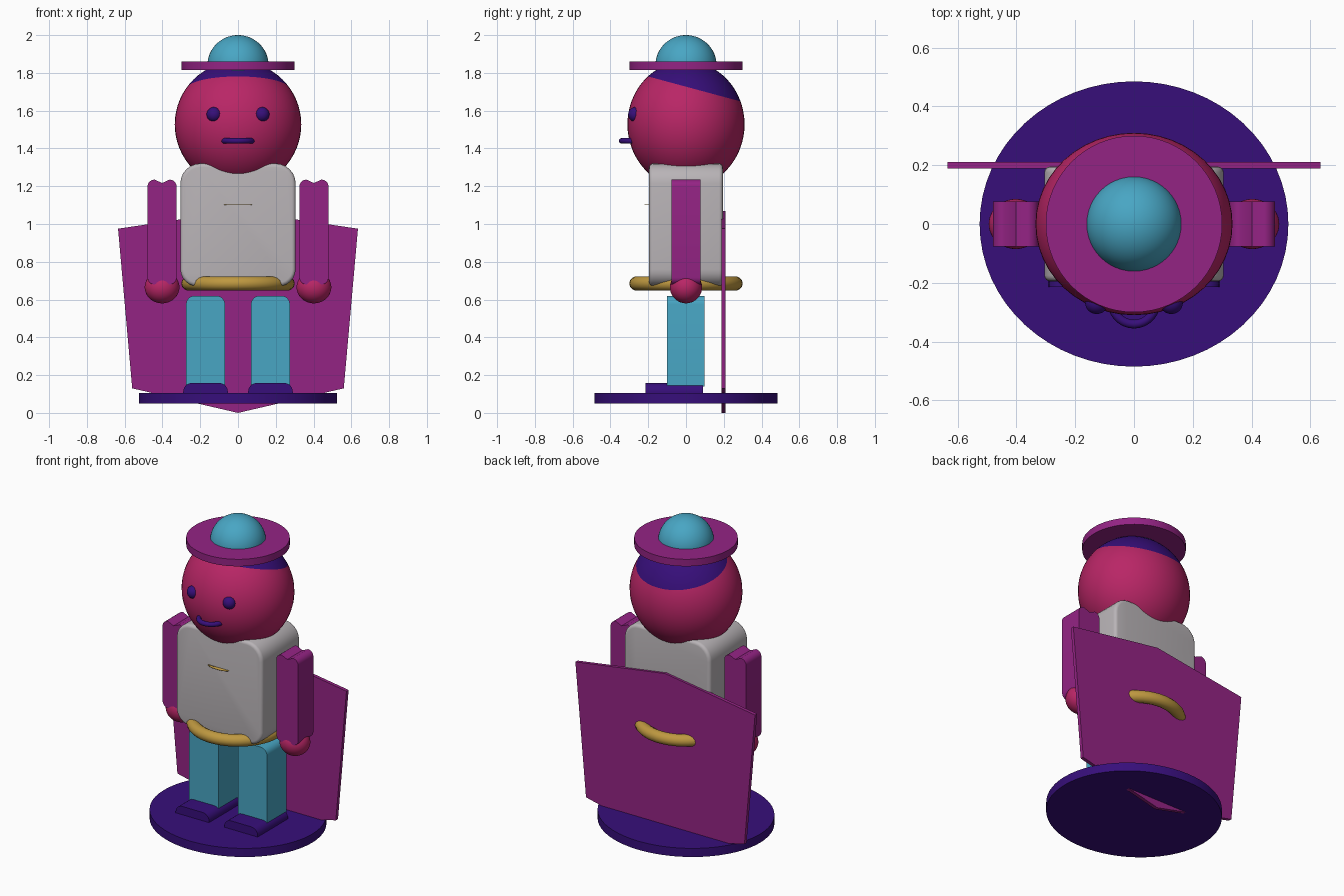
import bpy, bmesh
from math import sin, cos, pi, radians
from mathutils import Vector, Matrix

cube = bpy.data.objects.get("Cube")
if cube:
    bpy.data.objects.remove(cube, do_unlink=True)


def material(name, rgb):
    m = bpy.data.materials.new(name)
    m.use_nodes = True
    m.diffuse_color = (*rgb, 1)
    m.node_tree.nodes["Principled BSDF"].inputs["Base Color"].default_value = (*rgb, 1)
    return m


crimson = material("crimson", (.485, .019, .133))
purple = material("deep_purple", (.038, .0045, .195))
magenta = material("magenta", (.296, .017, .231))
teal = material("teal", (.065, .381, .552))
grey = material("warm_grey", (.485, .456, .474))
gold = material("gold", (.515, .314, .051))


def finish(name, bm, *mats):
    bmesh.ops.recalc_face_normals(bm, faces=bm.faces)
    mesh = bpy.data.meshes.new(name)
    bm.to_mesh(mesh)
    bm.free()
    for m in mats:
        mesh.materials.append(m)
    ob = bpy.data.objects.new(name, mesh)
    bpy.context.collection.objects.link(ob)
    bpy.ops.object.select_all(action='DESELECT')
    ob.select_set(True)
    bpy.context.view_layer.objects.active = ob
    bpy.ops.object.shade_smooth_by_angle(angle=radians(35))
    return ob


def ball(loc, radii):
    bm = bmesh.new()
    bmesh.ops.create_uvsphere(bm, u_segments=48, v_segments=32, radius=1)
    bmesh.ops.transform(bm, matrix=Matrix.LocRotScale(Vector(loc), None, Vector(radii)), verts=bm.verts)
    return bm


def disc(name, rx, ry, z0, z1, mat):
    bm = bmesh.new()
    bmesh.ops.create_cone(bm, cap_ends=True, segments=64, radius1=1, radius2=1, depth=1)
    mat4 = Matrix.LocRotScale(Vector((0, 0, (z0 + z1) / 2)), None, Vector((rx, ry, z1 - z0)))
    bmesh.ops.transform(bm, matrix=mat4, verts=bm.verts)
    return finish(name, bm, mat)


def prism(name, outline, y0, y1, mat, bevel=0):
    """Extrude an x-z outline from y0 to y1."""
    bm = bmesh.new()
    face = bm.faces.new([bm.verts.new((x, y0, z)) for x, z in outline])
    ext = bmesh.ops.extrude_face_region(bm, geom=[face])
    moved = [v for v in ext["geom"] if isinstance(v, bmesh.types.BMVert)]
    bmesh.ops.translate(bm, vec=(0, y1 - y0, 0), verts=moved)
    if bevel:
        rim = [e for e in bm.edges if abs(e.verts[0].co.y - e.verts[1].co.y) < 1e-5]
        bmesh.ops.bevel(bm, geom=rim, offset=bevel, segments=4, profile=.5, affect='EDGES')
    return finish(name, bm, mat)


def rounded(cx, hw, z0, z1, top, bottom, notch=0):
    """Rounded x-z rectangle, optionally with a groove in its top and bottom."""
    pts = []
    corners = [(1, z1, top, 0), (-1, z1, top, 90), (-1, z0, bottom, 180), (1, z0, bottom, 270)]
    for i, (sx, z, r, start) in enumerate(corners):
        sz = 1 if z == z1 else -1
        steps = 6 if r else 0
        for k in range(steps + 1):
            a = radians(start + 90 * k / max(steps, 1))
            pts.append((cx + sx * (hw - r) + r * cos(a), z - sz * r + r * sin(a)))
        if notch and i in (0, 2):
            pts.append((cx, z - sz * notch))
    return pts


def ring(name, centre, major, minor, arc, mat):
    """Horizontal torus or front-facing part of one."""
    bm = bmesh.new()
    full = arc >= 2 * pi
    n, m = 48, 14
    loops = []
    for i in range(n if full else n + 1):
        a = -pi / 2 - arc / 2 + arc * i / n
        loop = []
        for j in range(m):
            b = 2 * pi * j / m
            r = major + minor * cos(b)
            loop.append(bm.verts.new(Vector(centre) + Vector((r * cos(a), r * sin(a), minor * sin(b)))))
        loops.append(loop)
    for i in range(n):
        p, q = loops[i], loops[(i + 1) % len(loops)]
        for j in range(m):
            bm.faces.new((p[j], q[j], q[(j + 1) % m], p[(j + 1) % m]))
    if not full:
        bm.faces.new(loops[0])
        bm.faces.new(loops[-1])
    return finish(name, bm, mat)


# Stand and cape
disc("stand", .525, .485, .05, .105, purple)
prism("cape", [(-.635, .975), (-.56, .13), (0, 0), (.56, .13), (.635, .975), (0, 1.07)],
      .188, .21, magenta)

# Torso, belt and thin chest badge
prism("torso", rounded(0, .305, .67, 1.32, .105, .09), -.195, .195, grey, bevel=.02)
ring("belt", (0, 0, .685), .263, .037, 2 * pi, gold)
bm = bmesh.new()
rim = [bm.verts.new((.075 * cos(pi * k / 12), -.19 - .03 * sin(pi * k / 12), 1.1)) for k in range(13)]
bm.faces.new(rim)
badge = finish("chest_badge", bm, gold)
badge.modifiers.new("thickness", 'SOLIDIFY').thickness = .003

# Limbs
for side, s in (("left", 1), ("right", -1)):
    prism(side + "_arm", rounded(s * .402, .077, .68, 1.235, .037, .037, .018), -.077, .077, magenta)
    finish(side + "_hand", ball((s * .402, 0, .665), (.092, .085, .085)), crimson)
    prism(side + "_leg", rounded(s * .172, .103, .14, .62, .045, 0), -.1, .097, teal)
    prism(side + "_foot", rounded(s * .172, .118, .1, .158, .045, 0), -.215, .09, purple)
    finish(side + "_eye", ball((s * .127, -.268, 1.58), (.039, .038, .039)), purple)

# Head, with the hair split off along a plane sloping down to the back
bm = ball((0, 0, 1.527), (.335, .31, .335))
origin, slope = Vector((0, 0, 1.727)), Vector((0, .27, 1)).normalized()
bmesh.ops.bisect_plane(bm, geom=bm.verts[:] + bm.edges[:] + bm.faces[:], plane_co=origin, plane_no=slope)
for f in bm.faces:
    f.material_index = int((f.calc_center_median() - origin).dot(slope) > 0)
finish("head", bm, crimson, purple)
ring("mouth", (0, -.265, 1.44), .075, .015, pi, purple)

# Hat
disc("hat_brim", .3, .3, 1.815, 1.86, magenta)
finish("hat_crown", ball((0, 0, 1.84), (.162, .162, .16)), teal)
